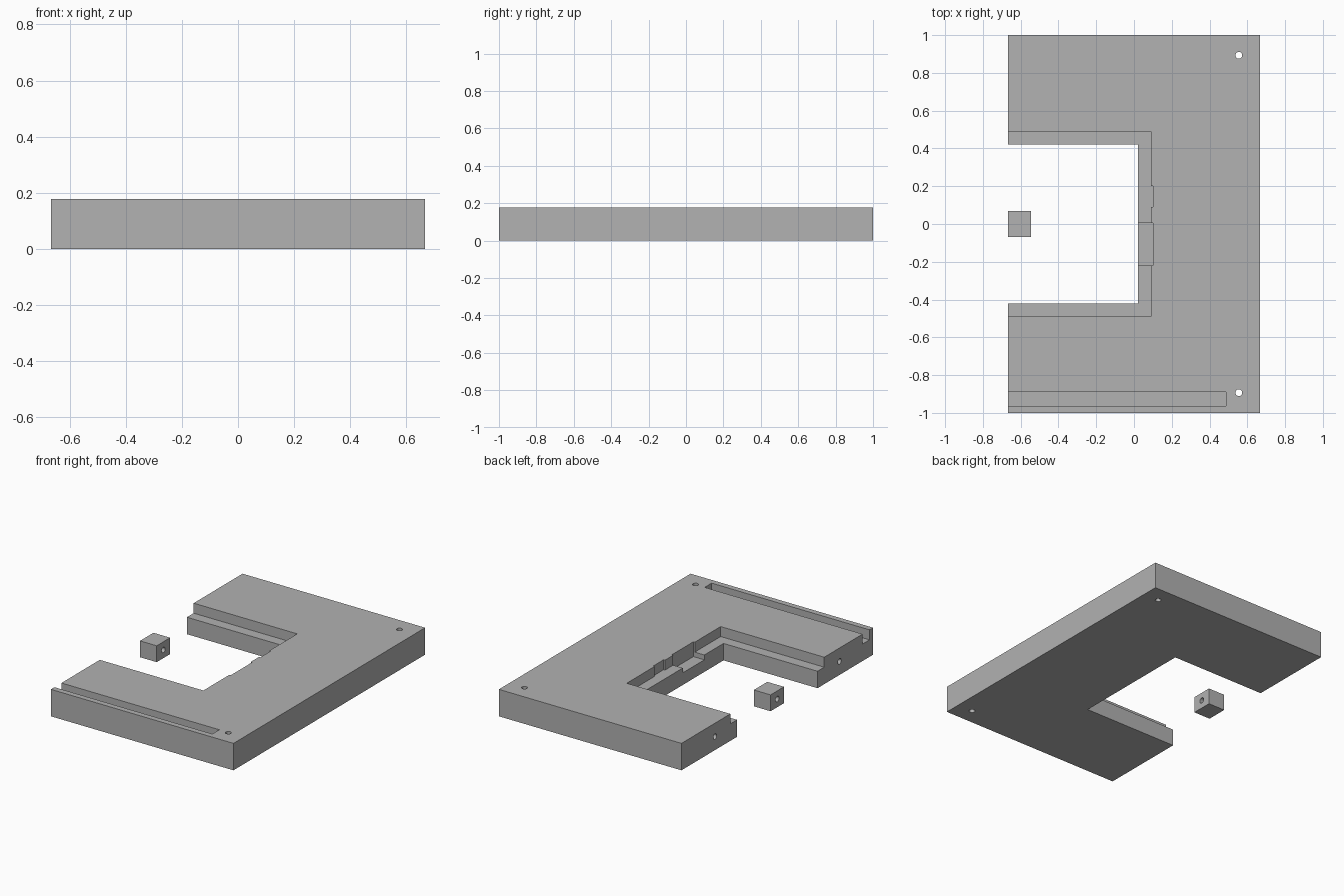
import bpy
import math
from mathutils import Vector

if "Cube" in bpy.data.objects:
    bpy.data.objects.remove(bpy.data.objects["Cube"], do_unlink=True)

HALF_X, HALF_Y, TOP = 0.667, 1.0, 0.178
LEDGE, MID, HOLE_R = 0.112, 0.089, 0.018
OUT = 0.1  # cutter overshoot past open sides

grey = bpy.data.materials.new("plain grey")
grey.use_nodes = True
grey.diffuse_color = (0.445, 0.445, 0.445, 1)
grey.node_tree.nodes["Principled BSDF"].inputs["Base Color"].default_value = grey.diffuse_color


def box(name, low, high):
    low, high = Vector(low), Vector(high)
    bpy.ops.mesh.primitive_cube_add(size=1, location=(low + high) / 2)
    obj = bpy.context.object
    obj.name = name
    obj.scale = high - low
    bpy.ops.object.transform_apply(location=False, rotation=False, scale=True)
    obj.data.materials.append(grey)
    return obj


def rod(centre, length, along_x=False):
    turn = (0, math.pi / 2, 0) if along_x else (0, 0, 0)
    bpy.ops.mesh.primitive_cylinder_add(vertices=32, radius=HOLE_R, depth=length,
                                        location=centre, rotation=turn)
    obj = bpy.context.object
    obj.data.materials.append(grey)
    return obj


def cut(body, cutter):
    mod = body.modifiers.new("cut", "BOOLEAN")
    mod.operation = "DIFFERENCE"
    mod.solver = "EXACT"
    mod.object = cutter
    bpy.context.view_layer.objects.active = body
    bpy.ops.object.modifier_apply(modifier=mod.name)
    bpy.data.objects.remove(cutter, do_unlink=True)


# C-shaped frame: slab, open bay, then the ledge around the bay
frame = box("frame", (-HALF_X, -HALF_Y, 0), (HALF_X, HALF_Y, TOP))
edge, high = -HALF_X - OUT, TOP + OUT
cut(frame, box("bay", (edge, -0.42, -OUT), (0.02, 0.42, high)))
cut(frame, box("ledge", (edge, -0.49, LEDGE), (0.09, 0.49, high)))

# Wall recess, lowered notch in the ledge, and the long front groove
cut(frame, box("recess", (0.0, 0.09, LEDGE), (0.10, 0.20, high)))
cut(frame, box("notch", (0.0, -0.22, 0.08), (0.10, 0.005, high)))
cut(frame, box("groove", (edge, -0.963, LEDGE), (0.487, -0.89, high)))

# Corner holes through the slab and blind holes in the arm ends
for side in (-1, 1):
    cut(frame, rod((0.555, side * 0.893, MID), 0.5))
    cut(frame, rod((-HALF_X, side * 0.65, MID), 0.4, along_x=True))

# Loose block with a hole through it
block = box("loose_block", (-HALF_X, -0.07, 0.035), (-0.545, 0.07, 0.143))
cut(block, rod((-0.606, 0, MID), 0.4, along_x=True))
